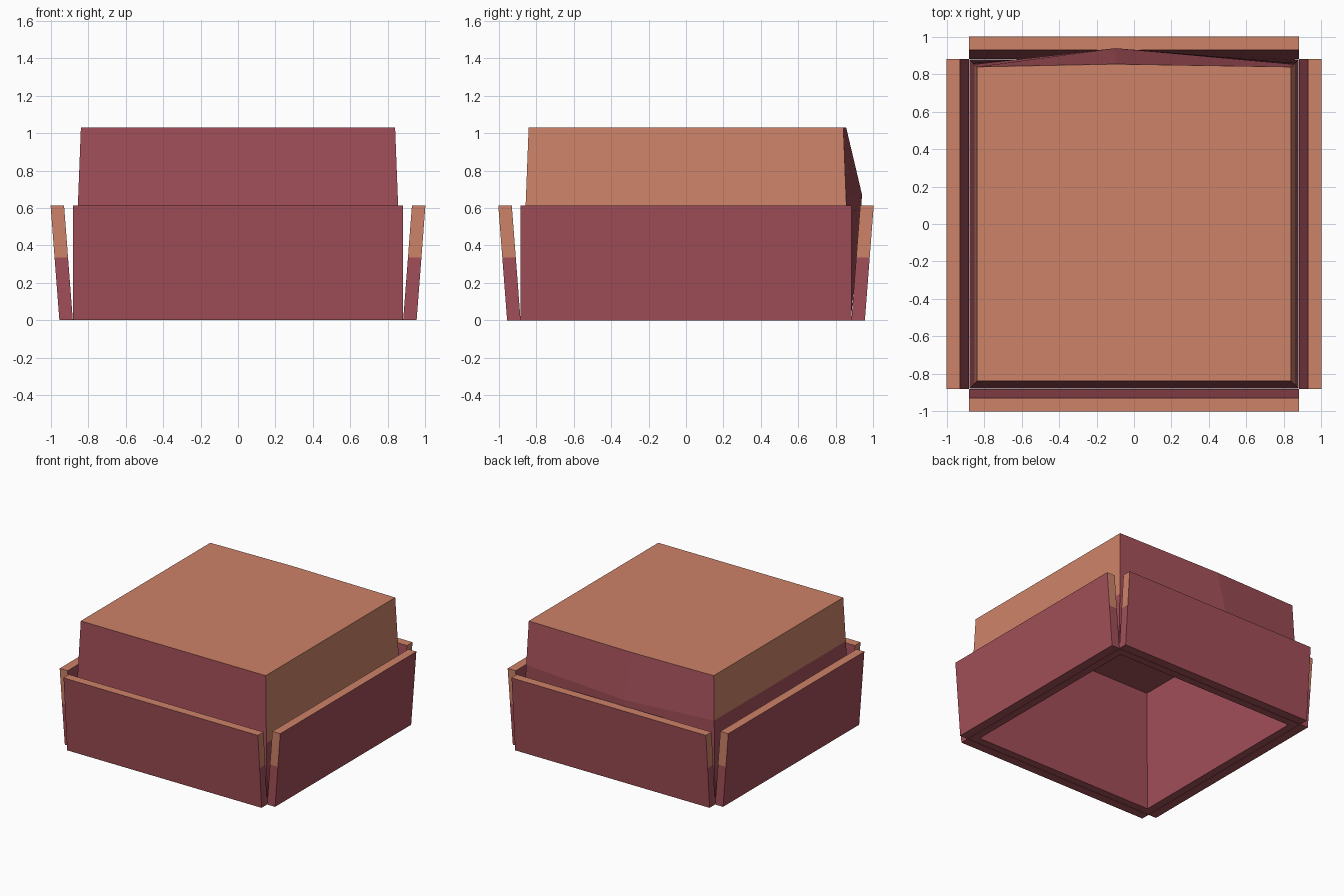
import bpy, bmesh
from mathutils import Matrix

if "Cube" in bpy.data.objects:
    bpy.data.objects.remove(bpy.data.objects["Cube"])


def material(name, rgb):
    m = bpy.data.materials.new(name)
    m.diffuse_color = (*rgb, 1)
    m.use_nodes = True
    m.node_tree.nodes["Principled BSDF"].inputs["Base Color"].default_value = m.diffuse_color
    return m


maroon = material("maroon", (0.36, 0.078, 0.098))
tan = material("tan", (0.61, 0.225, 0.14))


def finish(bm, name, is_tan):
    bmesh.ops.recalc_face_normals(bm, faces=bm.faces[:])
    for f in bm.faces:
        f.material_index = int(is_tan(f.normal, f.calc_center_median()))
    me = bpy.data.meshes.new(name)
    bm.to_mesh(me)
    bm.free()
    me.materials.append(maroon)
    me.materials.append(tan)
    ob = bpy.data.objects.new(name, me)
    bpy.context.collection.objects.link(ob)
    return ob


def bridge(bm, a, b):
    n = len(a)
    for i in range(n):
        bm.faces.new((a[i], a[(i + 1) % n], b[(i + 1) % n], b[i]))


# Upside-down box: tapered walls, bulging back, open hollow underside
def box():
    bm = bmesh.new()
    t = 0.062

    def ring(z, bulge, inset):
        h = 0.88 - 0.04 * z / 1.03 - inset
        pts = [(-h, -h), (h, -h), (h, h), (-0.1, h + bulge), (-h, h)]
        return [bm.verts.new((x, y, z)) for x, y in pts]

    outer = [ring(z, b, 0) for z, b in
             ((0, 0), (0.49, 0.065), (0.67, 0.086), (1.03, 0.015))]
    inner = [ring(z, b, t) for z, b in
             ((0, 0), (0.49, 0.065), (0.67, 0.086), (0.965, 0.015))]
    for rings in (outer, inner):
        for a, b in zip(rings, rings[1:]):
            bridge(bm, a, b)
        bm.faces.new(rings[-1])
    bridge(bm, outer[0], inner[0])

    # tan lid and upper side walls, maroon elsewhere
    def is_tan(n, c):
        if n.z > 0.9:
            return True
        outside = abs(n.x) > 0.9 and n.x * c.x > 0
        return outside and c.z > (0.49 if c.x > 0 else 0.67)

    finish(bm, "box_body", is_tan)


# Flap hinged at the bottom edge and leaning outward
def flap(name, turns):
    bm = bmesh.new()
    w = 0.883
    prev = None
    for z in (0.0, 0.335, 0.613):
        s = 0.047 * z / 0.613
        pts = [(-w, -0.955 - s), (w, -0.955 - s), (w, -0.883 - s), (-w, -0.883 - s)]
        cur = [bm.verts.new((x, y, z)) for x, y in pts]
        if prev:
            bridge(bm, prev, cur)
        else:
            bm.faces.new(cur)
        prev = cur
    bm.faces.new(prev)
    # tan top edge and upper part of the narrow ends
    ob = finish(bm, name, lambda n, c: n.z > 0.9 or (abs(n.x) > 0.9 and c.z > 0.335))
    ob.data.transform(Matrix.Rotation(turns * 1.5707963, 4, 'Z'))


box()
for i, side in enumerate(("front", "right", "back", "left")):
    flap(side + "_flap", i)
